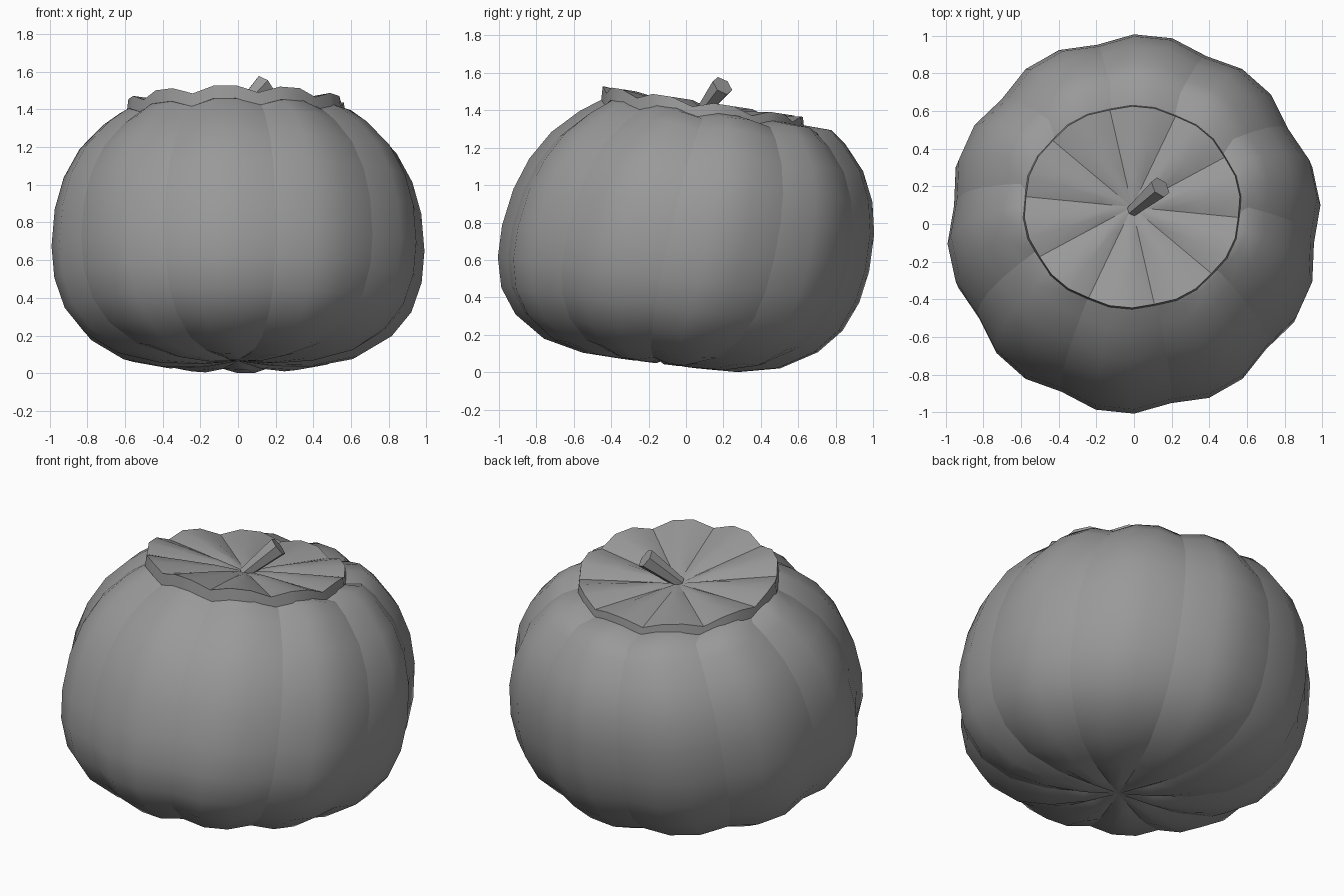
import bpy, bmesh
from math import sin, cos, radians
from mathutils import Vector

if "Cube" in bpy.data.objects:
    bpy.data.objects.remove(bpy.data.objects["Cube"])

LOBES, PER_LOBE = 10, 3
SIDES = LOBES * PER_LOBE
TILT = radians(9.5)
MID, SQUASH = 0.66, 0.75

grey = bpy.data.materials.new("plain grey")
grey.use_nodes = True
grey.diffuse_color = (0.32, 0.32, 0.32, 1)
bsdf = grey.node_tree.nodes["Principled BSDF"]
bsdf.inputs["Base Color"].default_value = grey.diffuse_color
bsdf.inputs["Roughness"].default_value = 0.7


def angle(k):
    return radians(-6 + 360 / SIDES * k)


def is_groove(k):
    return k % PER_LOBE == 0


def finish(bm, name):
    bmesh.ops.recalc_face_normals(bm, faces=bm.faces)
    mesh = bpy.data.meshes.new(name)
    bm.to_mesh(mesh)
    bm.free()
    mesh.materials.append(grey)
    obj = bpy.data.objects.new(name, mesh)
    bpy.context.collection.objects.link(obj)
    return obj


def skin(name, first_pole, rings, last_pole, sharp_rings=()):
    """Join rings of points between two poles, with sharp groove lines."""
    bm = bmesh.new()
    loops = [[bm.verts.new(p) for p in ring] for ring in rings]
    loops = [[bm.verts.new(first_pole)] * SIDES] + loops
    loops.append([bm.verts.new(last_pole)] * SIDES)
    for a, b in zip(loops, loops[1:]):
        for k in range(SIDES):
            n = (k + 1) % SIDES
            corners = list(dict.fromkeys((a[k], a[n], b[n], b[k])))
            bm.faces.new(corners).smooth = True
    for a, b in zip(loops, loops[1:]):
        for k in filter(is_groove, range(SIDES)):
            bm.edges.get((a[k], b[k])).smooth = False
    for i in sharp_rings:
        loop = loops[i + 1]
        for k in range(SIDES):
            bm.edges.get((loop[k], loop[(k + 1) % SIDES])).smooth = False
    return finish(bm, name)


# Body point: lobed round shape, tilted backwards, then squashed in height
def body_point(r, z, k):
    s = 0.965 if is_groove(k) else 1.0
    w = (z - MID) / SQUASH * s
    x, y = r * s * cos(angle(k)), r * s * sin(angle(k))
    return Vector((x, y * cos(TILT) + w * sin(TILT),
                   MID + SQUASH * (w * cos(TILT) - y * sin(TILT))))


# Cap point: dish with raised lobes, sloping down to the back
def cap_point(f, drop, k, grow=1.0):
    r = f * grow * (0.985 if is_groove(k) else 1.0)
    x, y = 0.575 * r * cos(angle(k)), 0.535 * r * sin(angle(k))
    z = 1.365 + 0.07 * f ** 0.7 - 0.153 * y - drop
    if is_groove(k):
        z -= 0.035 * f ** 0.5
    return Vector((x - 0.01, y + 0.09, z))


# Body
profile = [(0.2, 0.025), (0.42, 0.032), (0.64, 0.08), (0.82, 0.19), (0.925, 0.32),
           (0.98, 0.48), (0.995, 0.65), (0.978, 0.85), (0.93, 1.02),
           (0.845, 1.175), (0.72, 1.305), (0.63, 1.37)]
rings = [[body_point(r, z, k) for k in range(SIDES)] for r, z in profile]
rings.append([cap_point(0.94, 0.04, k) for k in range(SIDES)])
body = skin("pumpkin_body", body_point(0, 0.045, 1), rings, (-0.01, 0.09, 1.315))

# Cap of fused leaves on top
cap_rings = [[cap_point(f, 0, k) for k in range(SIDES)] for f in (0.3, 0.65, 1)]
cap_rings.append([cap_point(1, 0.07, k, 1.015) for k in range(SIDES)])
cap = skin("leaf_cap", (-0.01, 0.09, 1.365), cap_rings, (-0.01, 0.09, 1.305), (2, 3))

# Stem: leaning six-sided stalk, wider at its cut end
base, tip = Vector((-0.01, 0.07, 1.36)), Vector((0.14, 0.195, 1.52))
axis = tip - base
bm = bmesh.new()
bmesh.ops.create_cone(bm, cap_ends=True, segments=6, radius1=0.033, radius2=0.06,
                      depth=axis.length)
turn = axis.to_track_quat("Z", "Y").to_matrix().to_4x4()
bmesh.ops.transform(bm, matrix=turn, verts=bm.verts)
bmesh.ops.translate(bm, vec=(base + tip) / 2, verts=bm.verts)
stem = finish(bm, "stem")

# Rest everything on the ground
lowest = min(v.co.z for v in body.data.vertices)
for obj in (body, cap, stem):
    for v in obj.data.vertices:
        v.co.z -= lowest
